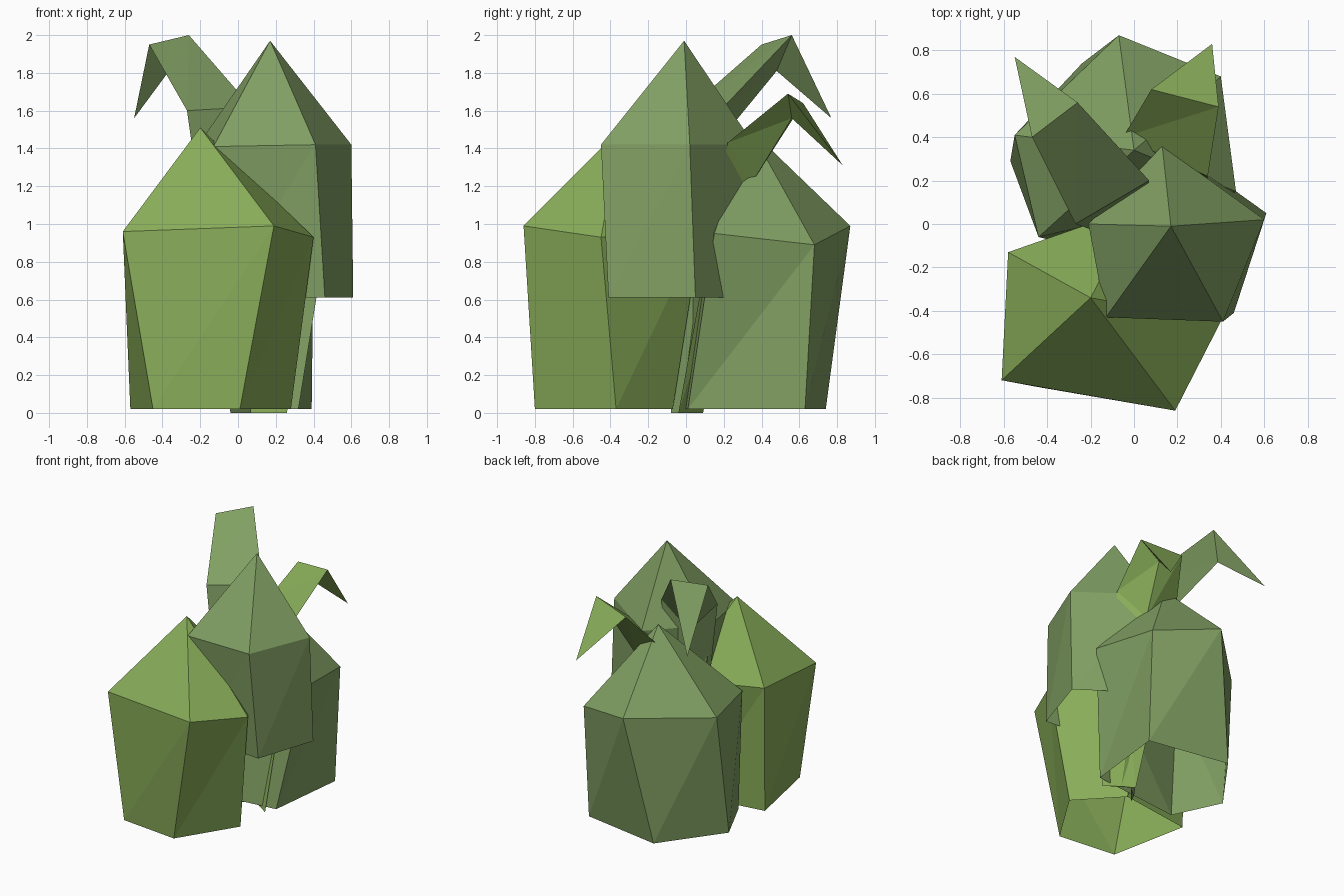
import bpy

if "Cube" in bpy.data.objects:
    bpy.data.objects.remove(bpy.data.objects["Cube"])


def material(name, rgb):
    m = bpy.data.materials.new(name)
    m.diffuse_color = (*rgb, 1)
    m.use_nodes = True
    m.node_tree.nodes["Principled BSDF"].inputs["Base Color"].default_value = m.diffuse_color
    return m


BRIGHT = material("bright_green", (0.25, 0.42, 0.10))
SAGE = material("sage_green", (0.22, 0.35, 0.125))


def add_mesh(name, verts, faces, mat):
    me = bpy.data.meshes.new(name)
    me.from_pydata(verts, [], faces)
    me.materials.append(mat)
    me.update()
    ob = bpy.data.objects.new(name, me)
    bpy.context.collection.objects.link(ob)
    return ob


def walls(n, lower, upper):
    """Triangulated walls between two rings, starting at the given indices."""
    faces = []
    for i in range(n):
        j = (i + 1) % n
        faces += [(lower + i, lower + j, upper + j),
                  (lower + i, upper + j, upper + i)]
    return faces


def clump(name, z0, bottom, ring, apex, mat):
    """Open-bottomed faceted clump: bottom ring, shoulder ring, pointed top."""
    n = len(ring)
    verts = [(x, y, z0) for x, y in bottom] + ring + [apex]
    faces = walls(n, 0, n)
    faces += [(n + i, n + (i + 1) % n, 2 * n) for i in range(n)]
    return add_mesh(name, verts, faces, mat)


def drooping_leaf(name, sections, tip, mat):
    """Three-sided leaf: left edge, keel, right edge per section, then a tip."""
    verts = [p for s in sections for p in s] + [tip]
    faces = [(2, 1, 0)]
    for k in range(len(sections) - 1):
        faces += walls(3, 3 * k, 3 * k + 3)
    k, t = 3 * (len(sections) - 1), len(verts) - 1
    faces += [(k + i, k + (i + 1) % 3, t) for i in range(3)]
    return add_mesh(name, verts, faces, mat)


# Front clump
clump("front_clump", 0.02,
      [(-0.45, -0.75), (0.01, -0.80), (0.28, -0.37), (0.0, -0.07), (-0.57, -0.15)],
      [(-0.61, -0.72, 0.96), (0.19, -0.86, 0.99), (0.40, -0.45, 0.93),
       (0.02, 0.08, 0.97), (-0.58, -0.13, 0.98)],
      (-0.20, -0.34, 1.51), BRIGHT)

# Back clump
clump("back_clump", 0.02,
      [(0.32, 0.01), (0.39, 0.63), (-0.24, 0.74), (-0.57, 0.29), (-0.40, -0.07)],
      [(0.47, 0.15, 0.95), (0.40, 0.68, 0.89), (-0.07, 0.87, 0.99),
       (-0.55, 0.41, 0.95), (-0.44, -0.06, 0.95)],
      (0.0, 0.34, 1.50), SAGE)

# Raised clump
clump("raised_clump", 0.61,
      [(-0.10, -0.36), (0.46, -0.41), (0.61, 0.05), (0.22, 0.33), (-0.15, 0.05)],
      [(-0.13, -0.43, 1.41), (0.41, -0.45, 1.42), (0.60, 0.02, 1.42),
       (0.13, 0.36, 1.42), (-0.21, 0.0, 1.42)],
      (0.17, -0.01, 1.97), SAGE)

# Drooping leaves on thin stems
drooping_leaf("tall_leaf",
              [[(0.07, 0.05, 0), (0.0, 0.0, 0), (-0.04, -0.08, 0)],
               [(0.07, 0.20, 1.62), (-0.14, 0.16, 1.42), (-0.27, 0.0, 1.60)],
               [(-0.26, 0.56, 2.0), (-0.365, 0.48, 1.81), (-0.47, 0.40, 1.95)]],
              (-0.55, 0.77, 1.56), SAGE)
drooping_leaf("short_leaf",
              [[(0.26, -0.04, 0), (0.15, 0.04, 0), (0.06, 0.09, 0)],
               [(0.34, 0.22, 1.43), (0.18, 0.35, 1.22), (-0.05, 0.40, 1.37)],
               [(0.39, 0.54, 1.69), (0.24, 0.56, 1.56), (0.08, 0.62, 1.64)]],
              (0.36, 0.83, 1.31), BRIGHT)
